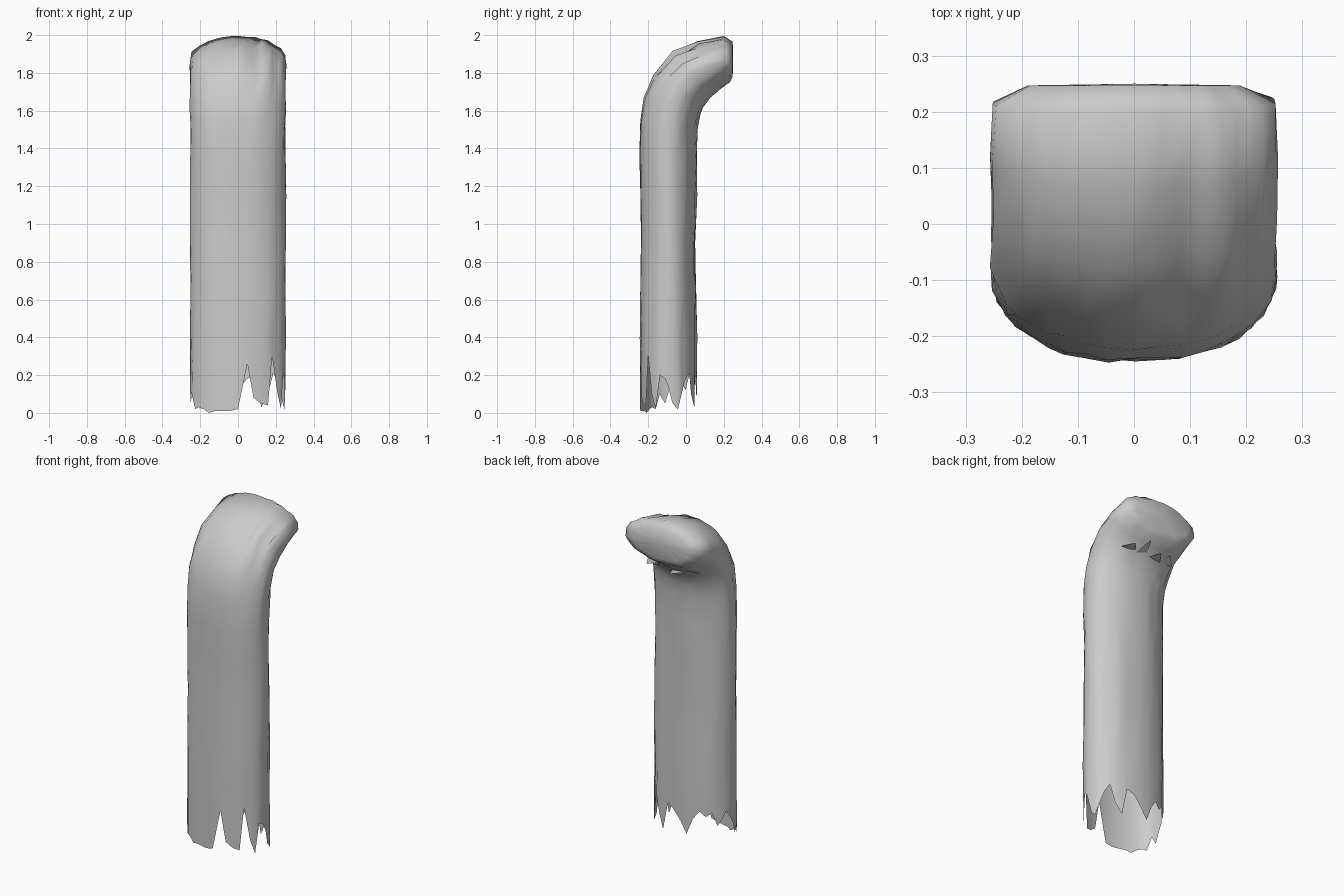
import bpy, bmesh, math, random
from mathutils import Vector

if "Cube" in bpy.data.objects:
    bpy.data.objects.remove(bpy.data.objects["Cube"])

random.seed(4)
N = 40

# Side profile: (front y, front z, back y, back z) for each ring up the bent tube
RINGS = [(-.243, .40, .058, .40), (-.245, .65, .055, .65), (-.24, .90, .052, .90),
         (-.24, 1.15, .055, 1.15), (-.245, 1.36, .055, 1.34), (-.243, 1.54, .06, 1.50),
         (-.22, 1.67, .072, 1.57), (-.17, 1.79, .09, 1.62), (-.07, 1.915, .125, 1.67),
         (.06, 1.965, .18, 1.715), (.20, 1.995, .235, 1.75)]
# Torn hem heights: right side -> back -> left side -> front
HEM = [.14, .05, .02, .10, .17, .21, .10, .03, .20, .18,
       .12, .05, .15, .20, .17, .20, .12, .16, .20, .16,
       .12, .05, .10, .02, .03, .02, .00, .01, .01, .01,
       .02, .26, .08, .05, .04, .30, .10, .02, .20, .18]


def ring_point(ring, k, jitter=.005):
    fy, fz, by, bz = ring
    a = 2 * math.pi * k / N
    front, back = Vector((0, fy, fz)), Vector((0, by, bz))
    c = math.cos(a)
    x = .253 * math.copysign(abs(c) ** .92, c)
    p = (front + back) / 2 + (back - front) / 2 * math.sin(a) + Vector((x, 0, 0))
    return p + Vector([random.uniform(-jitter, jitter) for _ in range(3)])


def make_object(name, bm):
    mesh = bpy.data.meshes.new(name)
    bm.to_mesh(mesh)
    bm.free()
    mesh.shade_smooth()
    obj = bpy.data.objects.new(name, mesh)
    bpy.context.collection.objects.link(obj)
    return obj


# Bent tube, open and ragged at the bottom
bm = bmesh.new()
rows = []
hem = []
for k in range(N):
    p = ring_point((-.24, 0, .058, 0), k, .004)
    p.z = HEM[k]
    hem.append(bm.verts.new(p))
rows.append(hem)
for ring in RINGS:
    rows.append([bm.verts.new(ring_point(ring, k)) for k in range(N)])

# Folded dents near the top of the bend
for row, k, push in ((9, 32, .05), (9, 33, .03), (9, 36, .03), (10, 32, .03)):
    v = rows[row][k]
    v.co += Vector((0, .3, -1)) * push

for lower, upper in zip(rows, rows[1:]):
    for k in range(N):
        j = (k + 1) % N
        bm.faces.new((lower[k], lower[j], upper[j], upper[k]))

# Slightly domed closing face at the mouth
inner = []
for v in rows[-1]:
    c = Vector((0, .245, 1.872))
    p = v.co.lerp(c, .25)
    p.y = .247
    inner.append(bm.verts.new(p))
centre = bm.verts.new((0, .25, 1.872))
for k in range(N):
    j = (k + 1) % N
    bm.faces.new((rows[-1][k], rows[-1][j], inner[j], inner[k]))
    bm.faces.new((inner[k], inner[j], centre))
bmesh.ops.recalc_face_normals(bm, faces=bm.faces)
make_object("bent_tube", bm)

# Loose torn shreds under the mouth
bm = bmesh.new()
for x, w, tip_y, tip_z in ((-.13, .05, .17, 1.71), (-.04, .05, .20, 1.68),
                           (.05, .04, .22, 1.72), (.13, .05, .18, 1.69)):
    base = .11
    z = 1.665 + .02 * abs(x) / .13
    bm.faces.new([bm.verts.new(p) for p in
                  ((x - w, base, z), (x + w, base, z), (x + .01, tip_y, tip_z))])
make_object("mouth_shreds", bm)
